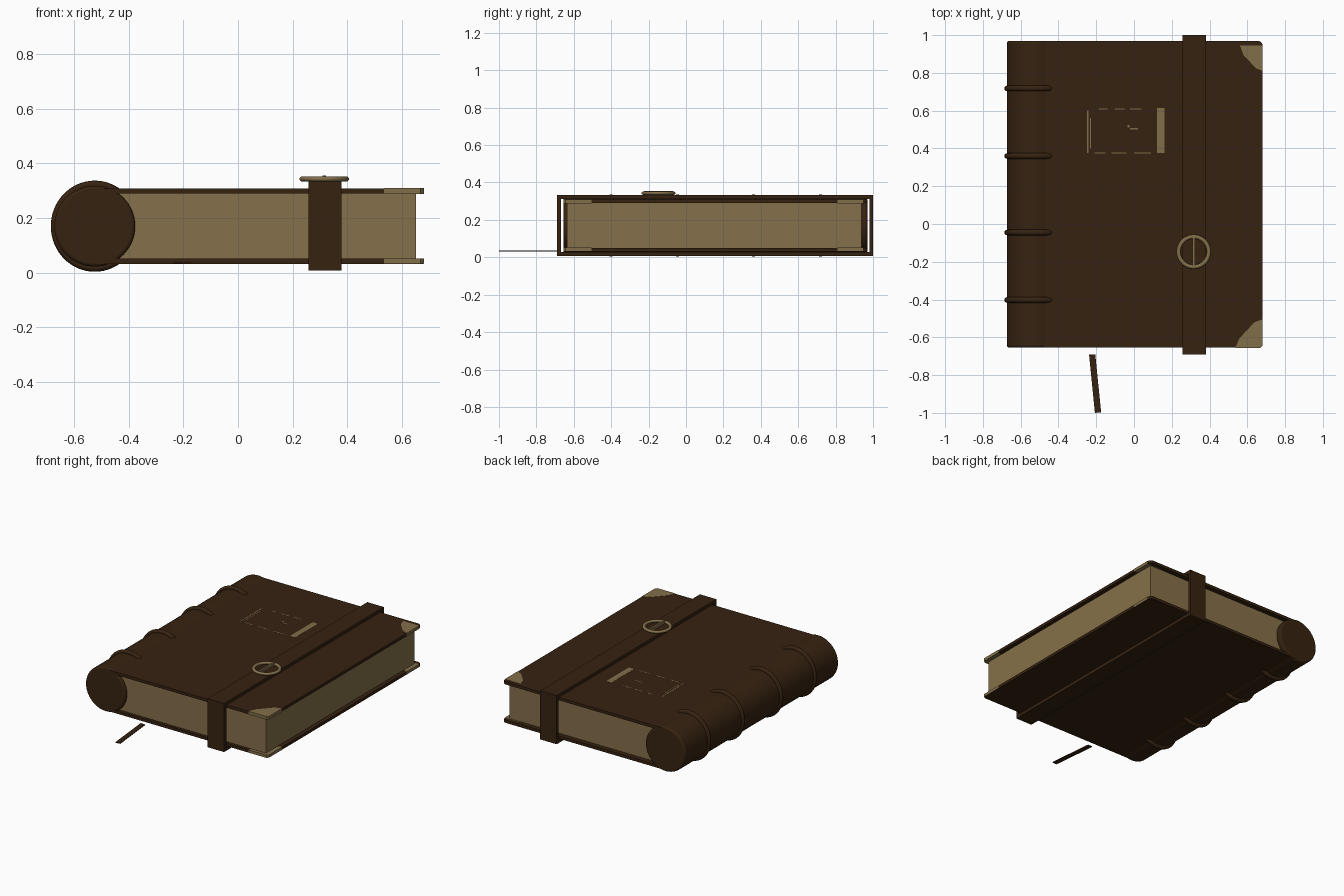
import bpy, bmesh, math
from math import sin, cos, pi

if "Cube" in bpy.data.objects:
    bpy.data.objects.remove(bpy.data.objects["Cube"])


def material(name, rgb):
    m = bpy.data.materials.new(name)
    m.diffuse_color = (*rgb, 1)
    m.use_nodes = True
    m.node_tree.nodes["Principled BSDF"].inputs["Base Color"].default_value = m.diffuse_color
    return m


LEATHER = material("dark leather", (0.037, 0.0165, 0.0055))
PAPER = material("aged paper", (0.235, 0.163, 0.067))
BRASS = material("dull brass", (0.225, 0.158, 0.068))


def prism(name, pts, z0, z1, mat):
    """Extrude an XY outline from z0 to z1."""
    bm = bmesh.new()
    f = bm.faces.new([bm.verts.new((x, y, z0)) for x, y in pts])
    r = bmesh.ops.extrude_face_region(bm, geom=[f])
    for v in r["geom"]:
        if isinstance(v, bmesh.types.BMVert):
            v.co.z = z1
    bmesh.ops.recalc_face_normals(bm, faces=bm.faces)
    me = bpy.data.meshes.new(name)
    bm.to_mesh(me)
    bm.free()
    me.materials.append(mat)
    ob = bpy.data.objects.new(name, me)
    bpy.context.collection.objects.link(ob)
    return ob


def box(name, x0, x1, y0, y1, z0, z1, mat):
    return prism(name, [(x0, y0), (x1, y0), (x1, y1), (x0, y1)], z0, z1, mat)


def finish(name, mat, scale=(1, 1, 1)):
    ob = bpy.context.object
    ob.name = name
    ob.scale = scale
    ob.data.materials.append(mat)
    bpy.ops.object.shade_smooth_by_angle(angle=math.radians(40))
    return ob


Y0, Y1, YC = -0.655, 0.97, 0.1575
SX, SZ = -0.525, 0.17

# Covers with rounded fore-edge corners
R = 0.025
outline = [(-0.52, Y1), (-0.52, Y0)]
for cy, a0 in ((Y0 + R, -pi / 2), (Y1 - R, 0)):
    for i in range(7):
        a = a0 + i * pi / 12
        outline.append((0.68 - R + R * cos(a), cy + R * sin(a)))
prism("front_cover", outline, 0.289, 0.308, LEATHER)
prism("back_cover", outline, 0.032, 0.051, LEATHER)

# Page block
box("page_block", -0.52, 0.652, -0.635, 0.938, 0.051, 0.289, PAPER)

# Rounded spine
bpy.ops.mesh.primitive_cylinder_add(vertices=64, radius=0.148, depth=Y1 - Y0,
                                    location=(SX, YC, SZ), rotation=(pi / 2, 0, 0))
spine = finish("spine", LEATHER)
bev = spine.modifiers.new("soft_ends", "BEVEL")
bev.width, bev.segments = 0.012, 3
bev.limit_method, bev.angle_limit = "ANGLE", math.radians(50)

# Raised bands around the spine
for i, y in enumerate((0.718, 0.36, -0.045, -0.402)):
    bpy.ops.mesh.primitive_torus_add(location=(SX, y, SZ), rotation=(pi / 2, 0, 0),
                                     major_segments=64, minor_segments=12,
                                     major_radius=0.152, minor_radius=0.015)
    finish(f"spine_band_{i + 1}", LEATHER, (0.965, 1, 1))

# Strap wrapped around the book
SX0, SX1 = 0.258, 0.38
box("strap_top", SX0, SX1, -0.69, 1.0, 0.312, 0.333, LEATHER)
box("strap_bottom", SX0, SX1, -0.69, 1.0, 0.007, 0.028, LEATHER)
box("strap_front", SX0, SX1, -0.69, -0.667, 0.028, 0.312, LEATHER)
box("strap_back", SX0, SX1, 0.98, 1.0, 0.028, 0.312, LEATHER)

# Round buckle with a centre bar
bpy.ops.mesh.primitive_torus_add(location=(0.316, -0.147, 0.343), major_segments=48,
                                 minor_segments=12, major_radius=0.08, minor_radius=0.011)
finish("buckle_ring", BRASS, (1, 1, 0.85))
box("buckle_bar", 0.31, 0.322, -0.225, -0.07, 0.336, 0.355, BRASS)

# Corner plates on the fore-edge corners of both covers
for cover, z0, z1 in (("front", 0.2885, 0.3095), ("back", 0.0325, 0.0515)):
    for end, ya, yb, w in (("lower", -0.656, -0.505, 0.145), ("upper", 0.945, 0.81, 0.12)):
        s = 1 if yb > ya else -1
        c = 0.012 if s > 0 else 0.0
        pts = [(0.681 - w, ya), (0.681 - c, ya)]
        if c:
            pts.append((0.681, ya + s * c))
        pts += [(0.681, yb), (0.681 - w * 0.3, yb - s * 0.015), (0.681 - w * 0.85, ya + s * 0.05)]
        prism(f"{cover}_{end}_corner_plate", pts, z0, z1, BRASS)

# Worn title frame: a solid strip and broken thin lines
ZT = 0.3088
box("title_strip", 0.122, 0.161, 0.375, 0.615, 0.307, ZT, BRASS)
for i, (x0, x1, y0, y1) in enumerate([
        (-0.248, -0.241, 0.375, 0.6), (-0.232, -0.227, 0.4, 0.56),
        (-0.185, -0.14, 0.605, 0.612), (-0.1, -0.05, 0.605, 0.612),
        (-0.02, 0.04, 0.605, 0.612), (-0.21, -0.15, 0.372, 0.379),
        (-0.12, -0.04, 0.372, 0.379), (0.0, 0.09, 0.372, 0.379),
        (-0.02, 0.02, 0.5, 0.508), (-0.035, -0.025, 0.51, 0.525)]):
    box(f"title_line_{i + 1}", x0, x1, y0, y1, 0.307, ZT, BRASS)

# Ribbon bookmark tail
prism("bookmark_ribbon", [(-0.238, -0.69), (-0.207, -1.0), (-0.174, -0.997), (-0.205, -0.69)],
      0.031, 0.036, LEATHER)
